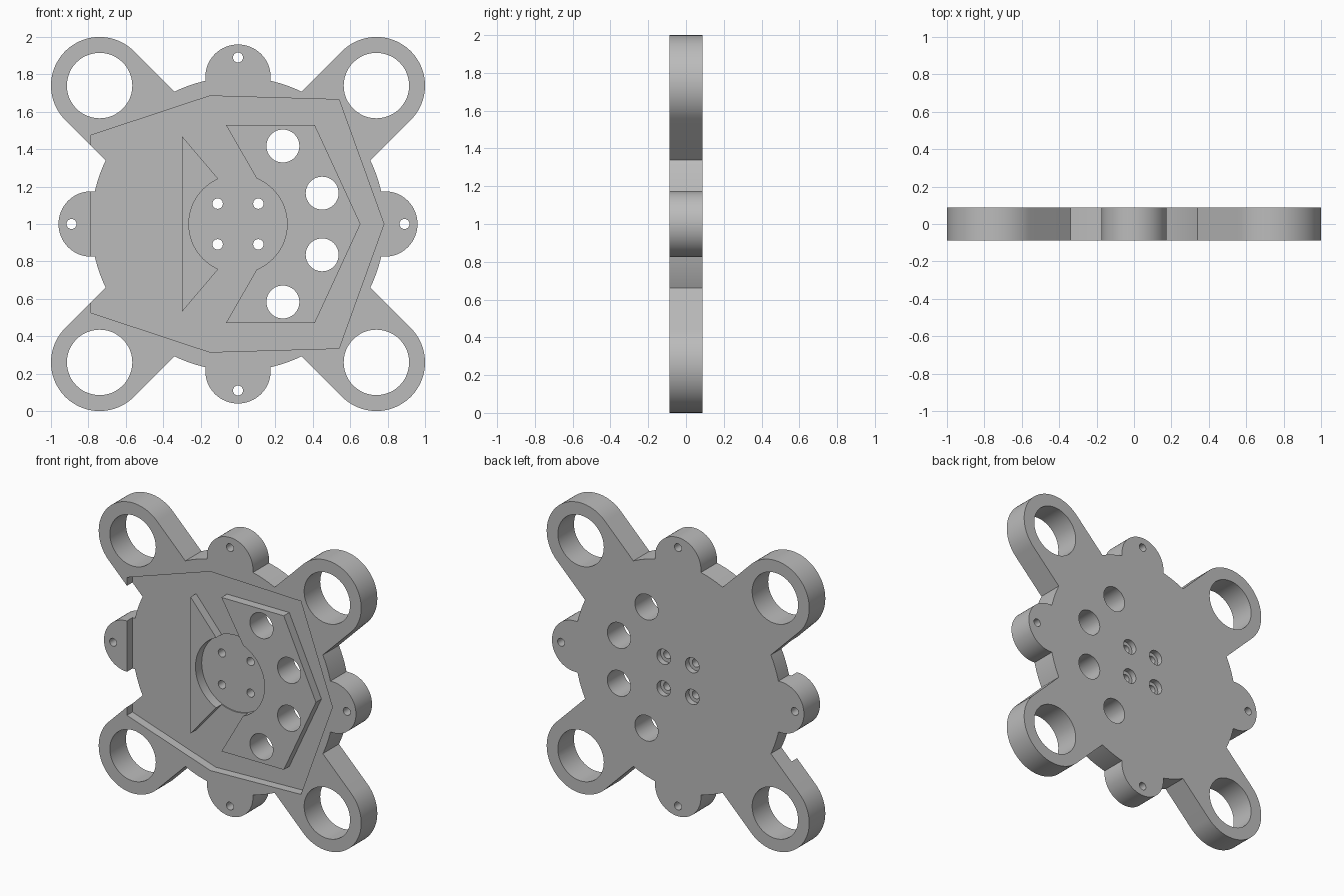
import bpy, bmesh
from math import sin, cos, asin, pi, radians, sqrt
from mathutils import Vector

HALF = 0.0875          # half of the plate thickness
MID = Vector((0, 1))   # plate centre in x, z
RECESS = 0.06          # depth of the front recess
DISC_R, LUG_R, EAR_R = 0.785, 0.175, 0.26

old = bpy.data.objects.get("Cube")
if old:
    bpy.data.objects.remove(old, do_unlink=True)

gray = bpy.data.materials.new("plain gray")
gray.use_nodes = True
gray.diffuse_color = (0.5, 0.5, 0.5, 1)
gray.node_tree.nodes["Principled BSDF"].inputs["Base Color"].default_value = (0.5, 0.5, 0.5, 1)


def arc(cx, cz, r, start, end, steps):
    return [Vector((cx + r * cos(start + (end - start) * i / steps),
                    cz + r * sin(start + (end - start) * i / steps)))
            for i in range(steps + 1)]


def circle(cx, cz, r, steps=48):
    return arc(cx, cz, r, 0, 2 * pi, steps)[:-1]


def prisms(name, outlines, y0, y1):
    """Extrude one or more outlines in x, z along y."""
    bm = bmesh.new()
    for outline in outlines:
        verts = [bm.verts.new((p[0], y0, p[1])) for p in outline]
        face = bm.faces.new(verts)
        ext = bmesh.ops.extrude_face_region(bm, geom=[face])["geom"]
        moved = [v for v in ext if isinstance(v, bmesh.types.BMVert)]
        bmesh.ops.translate(bm, verts=moved, vec=(0, y1 - y0, 0))
    bmesh.ops.recalc_face_normals(bm, faces=bm.faces)
    mesh = bpy.data.meshes.new(name)
    bm.to_mesh(mesh)
    bm.free()
    mesh.materials.append(gray)
    obj = bpy.data.objects.new(name, mesh)
    bpy.context.collection.objects.link(obj)
    return obj


def combine(target, tool, operation):
    """Apply a boolean and remove the helper."""
    tool.hide_render = True
    mod = target.modifiers.new(tool.name, "BOOLEAN")
    mod.operation, mod.solver, mod.object = operation, "EXACT", tool
    bpy.context.view_layer.objects.active = target
    bpy.ops.object.modifier_apply(modifier=mod.name)
    bpy.data.objects.remove(tool, do_unlink=True)


def mirrored(half):
    """Close a top half outline with its reflection below the centre line."""
    return half + [(x, 2 - z) for x, z in reversed(half) if z != 1]


# Plate outline: one quarter of lug, rim, ear, rim, turned four times
lug_a = asin(LUG_R / DISC_R)
ear_a = asin(EAR_R / DISC_R)
ear_c = 0.74
quarter = arc(DISC_R, 0, LUG_R, -pi / 2, pi / 2, 32)
quarter += arc(0, 0, DISC_R, lug_a, pi / 4 - ear_a, 8)
quarter += arc(ear_c, ear_c, EAR_R, -pi / 4, 3 * pi / 4, 40)
quarter += arc(0, 0, DISC_R, pi / 4 + ear_a, pi / 2 - lug_a, 8)
outline = []
for turn in range(4):
    c, s = cos(turn * pi / 2), sin(turn * pi / 2)
    outline += [Vector((c * p.x - s * p.y, s * p.x + c * p.y)) + MID for p in quarter]
plate = prisms("mounting_plate", [outline], -HALF, HALF)

# Front recess, open at the rim on the right-hand side of the model
recess = mirrored([(-0.785, 1.475), (-0.15, 1.685), (0.54, 1.665), (0.78, 1)])
combine(plate, prisms("recess_cutter", [recess], -0.2, RECESS - HALF), "DIFFERENCE")

# Raised islands standing in the recess
wide_island = mirrored([(-0.065, 1.53), (0.41, 1.53), (0.655, 1)])
wide_island.append((0.24, 1))
wedge_island = [(-0.3, 1.47), (-0.3, 0.53), (0.1, 1)]
for name, shape in (("wide_island", wide_island), ("wedge_island", wedge_island)):
    combine(plate, prisms(name, [shape], -HALF, 0), "UNION")

# Round central pocket
combine(plate, prisms("pocket_cutter", [circle(0, 1, 0.263, 64)], -0.2, 0.068 - HALF), "DIFFERENCE")

# Through holes: ears, lugs, wide island and centre bolts
corners = [(sx, sz) for sx in (-1, 1) for sz in (-1, 1)]
holes = [circle(sx * ear_c, 1 + sz * ear_c, 0.175) for sx, sz in corners]
holes += [circle(0.89 * x, 1 + 0.89 * z, 0.027, 24) for x, z in ((1, 0), (-1, 0), (0, 1), (0, -1))]
holes += [circle(x, 1 + s * z, 0.088) for x, z in ((0.24, 0.417), (0.45, 0.165)) for s in (-1, 1)]
holes += [circle(sx * 0.109, 1 + sz * 0.109, 0.028, 24) for sx, sz in corners]
combine(plate, prisms("hole_cutter", holes, -0.2, 0.2), "DIFFERENCE")

# Counterbores behind the centre bolts
bores = [circle(sx * 0.109, 1 + sz * 0.109, 0.052, 32) for sx, sz in corners]
combine(plate, prisms("counterbore_cutter", bores, HALF - 0.04, 0.2), "DIFFERENCE")

# Smooth round walls, crisp edges
bpy.ops.object.select_all(action="DESELECT")
plate.select_set(True)
bpy.context.view_layer.objects.active = plate
bpy.ops.object.shade_smooth_by_angle(angle=radians(30))
